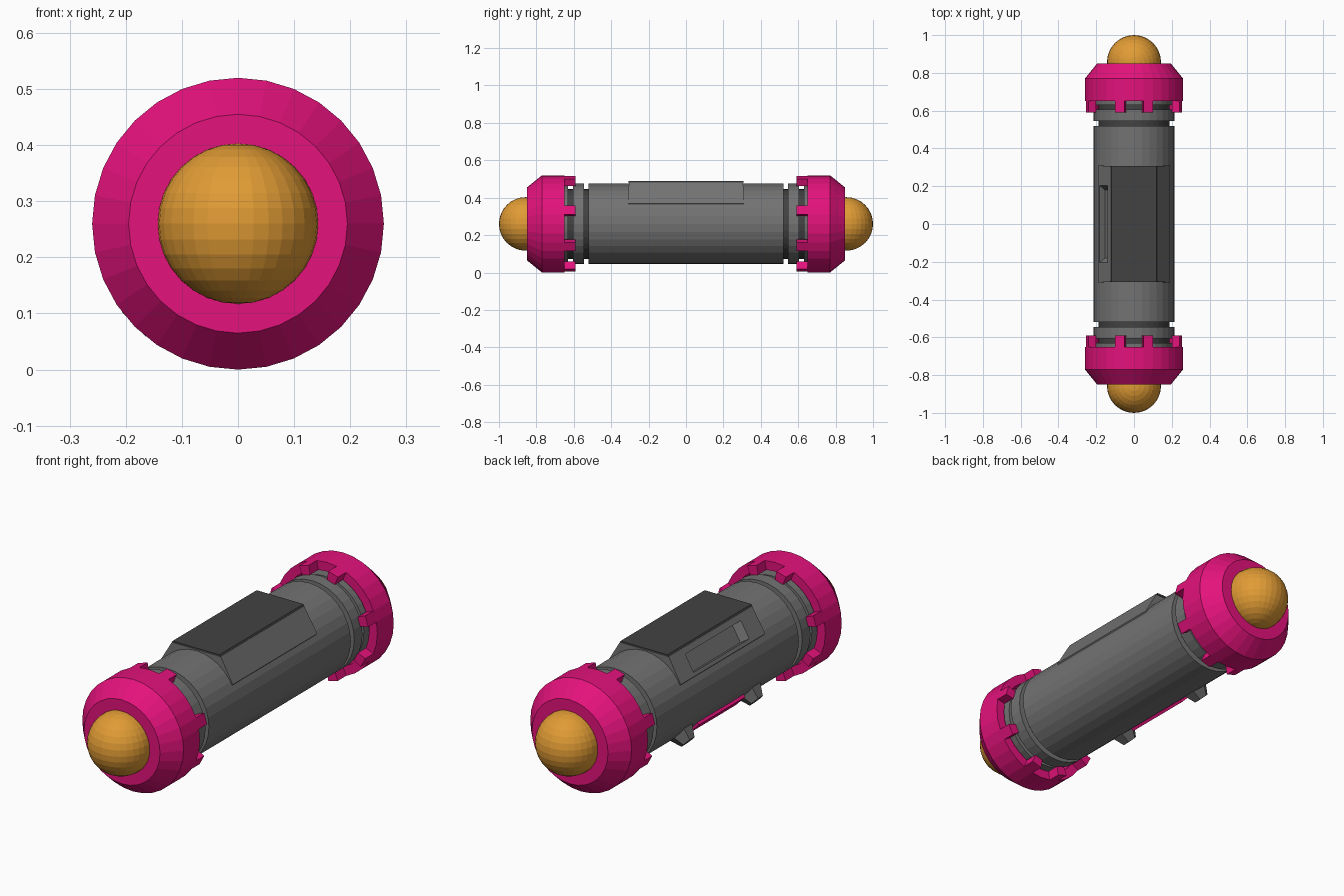
import bpy, bmesh
from math import sin, cos, pi, radians, degrees, atan2
from mathutils import Matrix, Vector

if "Cube" in bpy.data.objects:
    bpy.data.objects.remove(bpy.data.objects["Cube"])

CZ = 0.26      # height of the long axis
SIDES = 32


def material(name, rgb):
    m = bpy.data.materials.new(name)
    m.diffuse_color = (*rgb, 1)
    m.use_nodes = True
    m.node_tree.nodes["Principled BSDF"].inputs["Base Color"].default_value = m.diffuse_color
    return m


PINK = material("pink", (0.77, 0.006, 0.2))
AMBER = material("amber", (0.75, 0.33, 0.035))
GREY = material("grey", (0.17, 0.17, 0.17))
DARK = material("dark_grey", (0.055, 0.055, 0.055))


def finish(bm, name, mat):
    bmesh.ops.recalc_face_normals(bm, faces=bm.faces)
    me = bpy.data.meshes.new(name)
    bm.to_mesh(me)
    bm.free()
    ob = bpy.data.objects.new(name, me)
    bpy.context.collection.objects.link(ob)
    if mat:
        me.materials.append(mat)
    return ob


def lathe(profile):
    """Revolve (radius, y) points around the long axis and cap both ends."""
    bm = bmesh.new()
    rings = [[bm.verts.new((r * sin(2 * pi * k / SIDES), y, CZ + r * cos(2 * pi * k / SIDES)))
              for k in range(SIDES)] for r, y in profile]
    for a, b in zip(rings, rings[1:]):
        for k in range(SIDES):
            j = (k + 1) % SIDES
            bm.faces.new((a[k], a[j], b[j], b[k]))
    bm.faces.new(rings[0])
    bm.faces.new(rings[-1])
    return bm


def prism(section, y0, y1, name, mat):
    """Extrude an (x, z) section along y."""
    bm = bmesh.new()
    a, b = [[bm.verts.new((x, y, z)) for x, z in section] for y in (y0, y1)]
    n = len(section)
    for i in range(n):
        bm.faces.new((a[i], a[(i + 1) % n], b[(i + 1) % n], b[i]))
    bm.faces.new(a)
    bm.faces.new(b)
    return finish(bm, name, mat)


# Main tube and the dark core showing in the grooves
body = finish(lathe([(0.215, -0.52), (0.215, 0.52)]), "body", GREY)
finish(lathe([(0.187, -0.75), (0.187, 0.75)]), "groove_core", DARK)

# Raised housing with sloped sides, and its dark top panel
housing = prism([(-0.125, CZ + 0.222), (0.125, CZ + 0.222), (0.19, CZ + 0.11),
                 (0.1, CZ), (-0.1, CZ), (-0.19, CZ + 0.11)], -0.31, 0.31, "housing", GREY)
for v in housing.data.vertices:
    if v.co.z > CZ + 0.2:
        v.co.y *= 0.985
prism([(-0.125, CZ + 0.22), (0.125, CZ + 0.22), (0.12, CZ + 0.229), (-0.12, CZ + 0.229)],
      -0.308, 0.308, "top_panel", DARK)

# Flared recess cut in the left slope
bm = bmesh.new()
bmesh.ops.create_cube(bm, size=1)
for v in bm.verts:
    out = v.co.z > 0
    v.co.x *= 0.085
    v.co.y *= 0.46 if out else 0.36
    v.co.z *= 0.07
turn = Matrix.Rotation(radians(-60), 4, 'Y')
bmesh.ops.transform(bm, verts=bm.verts,
                    matrix=Matrix.Translation((-0.162, 0, CZ + 0.162)) @ turn)
cutter = finish(bm, "recess_cutter", None)
cutter.hide_render = True
cutter.hide_set(True)
for ob in (housing, body):
    mod = ob.modifiers.new("recess", 'BOOLEAN')
    mod.operation = 'DIFFERENCE'
    mod.solver = 'EXACT'
    mod.object = cutter

# Both ends
TEETH = [s * a for s in (1, -1) for a in (16.875, 73.125, 118.125, 163.125)]
for s, side in ((-1, "front"), (1, "back")):
    finish(lathe([(0.215, s * 0.545), (0.215, s * 0.605)]), side + "_ring", GREY)
    finish(lathe([(0.205, s * 0.63), (0.205, s * 0.74)]), side + "_inner_ring", GREY)

    # Bevelled collar with eight teeth pulled from its inner rim
    bm = lathe([(r, s * y) for r, y in ((0.195, 0.85), (0.26, 0.77), (0.26, 0.65),
                                        (0.218, 0.65), (0.218, 0.72), (0.15, 0.72))])
    bmesh.ops.recalc_face_normals(bm, faces=bm.faces)
    picked = []
    for f in bm.faces:
        if all(abs(abs(v.co.y) - 0.65) < 1e-4 for v in f.verts):
            c = f.calc_center_median()
            ang = degrees(atan2(c.x, c.z - CZ))
            if any(abs(ang - t) < 2 for t in TEETH):
                picked.append(f)
    for f in bmesh.ops.extrude_discrete_faces(bm, faces=picked)["faces"]:
        bmesh.ops.translate(bm, verts=f.verts, vec=(0, -s * 0.06, 0))
    finish(bm, side + "_collar", PINK)

    # Domed tip
    bm = bmesh.new()
    bmesh.ops.create_uvsphere(bm, u_segments=32, v_segments=16, radius=0.143,
                              matrix=Matrix.Translation((0, s * 0.857, CZ)))
    finish(bm, side + "_dome", AMBER)

    # Tapered lug on the lower left
    d = Vector((sin(radians(226)), 0, cos(radians(226))))
    bm = bmesh.new()
    bmesh.ops.create_cone(bm, cap_ends=True, segments=6, radius1=0.065, radius2=0.035, depth=0.06,
                          matrix=Matrix.Translation(Vector((0, s * 0.25, CZ)) + d * 0.228)
                          @ Matrix.Rotation(radians(226), 4, 'Y'))
    finish(bm, side + "_lug", GREY)

# Pink strip between the lugs
bm = bmesh.new()
bmesh.ops.create_cube(bm, size=1, matrix=Matrix.Translation(Vector((0, 0, CZ)) + d * 0.21)
                      @ Matrix.Rotation(radians(226), 4, 'Y')
                      @ Matrix.Diagonal((0.07, 0.34, 0.03, 1)))
finish(bm, "button_strip", PINK)
